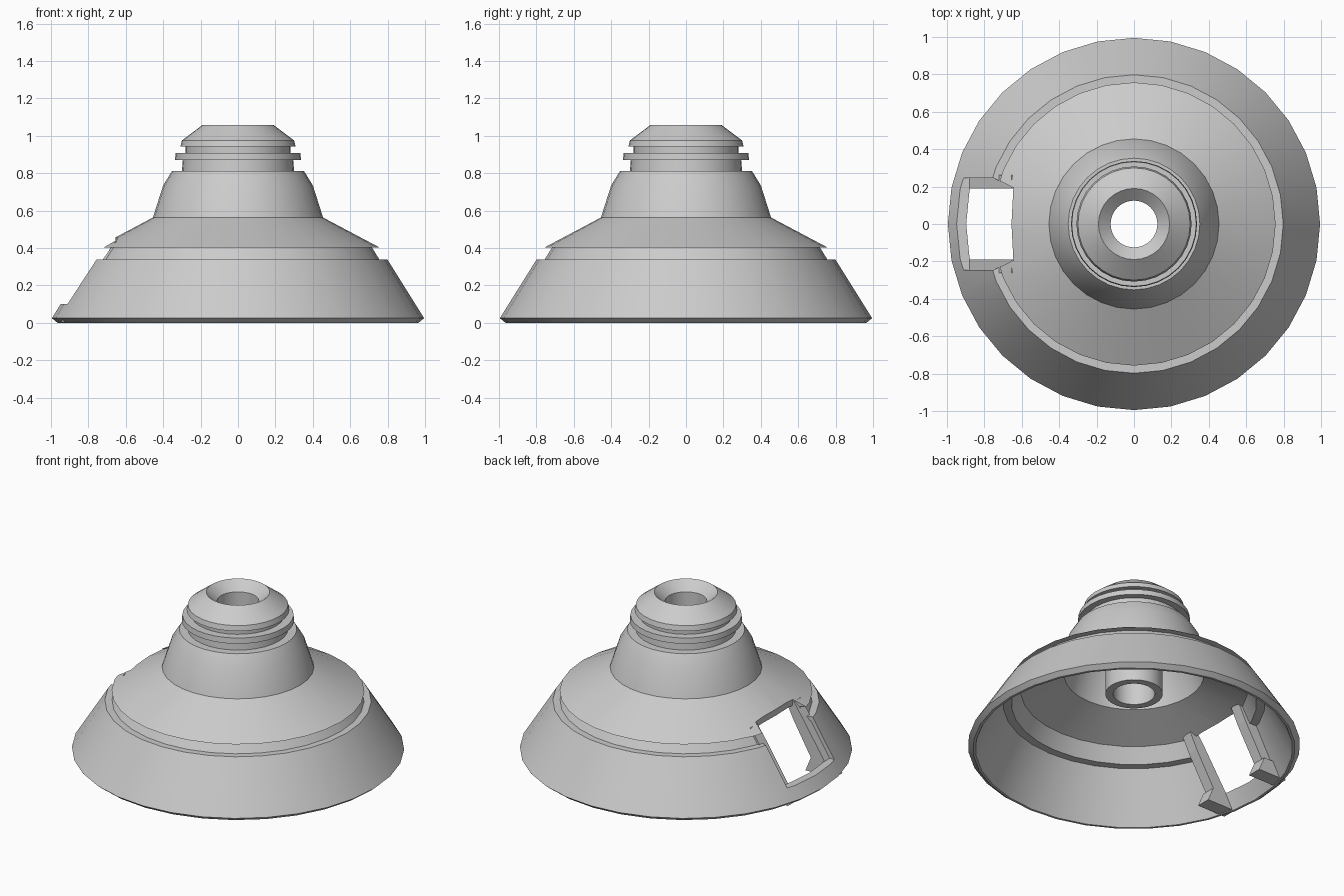
import bpy, bmesh
from math import radians, tau
from mathutils import Matrix

cube = bpy.data.objects.get("Cube")
if cube:
    bpy.data.objects.remove(cube, do_unlink=True)

grey = bpy.data.materials.new("plain grey")
grey.use_nodes = True
grey.diffuse_color = (0.6, 0.6, 0.6, 1)
grey.node_tree.nodes["Principled BSDF"].inputs["Base Color"].default_value = (0.6, 0.6, 0.6, 1)


def finish(name, bm):
    bmesh.ops.recalc_face_normals(bm, faces=bm.faces)
    mesh = bpy.data.meshes.new(name)
    bm.to_mesh(mesh)
    bm.free()
    mesh.materials.append(grey)
    obj = bpy.data.objects.new(name, mesh)
    bpy.context.collection.objects.link(obj)
    return obj


def lathe(name, profile, segments=32):
    """Spin a closed (radius, height) loop around z."""
    bm = bmesh.new()
    rings = []
    for i in range(segments):
        turn = Matrix.Rotation(tau * i / segments, 3, 'Z')
        rings.append([bm.verts.new(turn @ Matrix.Identity(3).col[0] * r) for r, z in profile])
        for v, (r, z) in zip(rings[-1], profile):
            v.co.z = z
    n = len(profile)
    for i in range(segments):
        a, b = rings[i], rings[(i + 1) % segments]
        for j in range(n):
            k = (j + 1) % n
            bm.faces.new((a[j], b[j], b[k], a[k]))
    return finish(name, bm)


def prism(name, lower, upper):
    """Join two matching loops of 3D points into a solid."""
    bm = bmesh.new()
    a = [bm.verts.new(p) for p in lower]
    b = [bm.verts.new(p) for p in upper]
    bm.faces.new(a)
    bm.faces.new(b[::-1])
    for i in range(len(a)):
        j = (i + 1) % len(a)
        bm.faces.new((a[i], b[i], b[j], a[j]))
    return finish(name, bm)


def smooth(obj):
    bpy.ops.object.select_all(action='DESELECT')
    obj.select_set(True)
    bpy.context.view_layer.objects.active = obj
    bpy.ops.object.shade_smooth_by_angle(angle=radians(25))


# Outer surface from rim to nozzle, then bore, hanging tube and hollow inside
outer = [(.965, 0), (.995, .025), (.798, .34), (.755, .34), (.716, .403),
         (.757, .403), (.455, .563), (.40, .735), (.352, .813), (.30, .813),
         (.295, .872), (.337, .872), (.333, .908), (.28, .908), (.28, .942),
         (.308, .942), (.30, .975), (.19, 1.058)]
bore = [(.125, 1.0), (.125, .376), (.172, .376), (.172, .95)]
inner = [(.25, .93), (.25, .78), (.31, .78), (.37, .7), (.42, .51),
         (.68, .405), (.735, .312), (.785, .312), (.95, 0)]
shell = lathe("bell_shell", outer + bore + inner)

# Window through the sloping side
plan = [(-1.2, .245), (-.75, .245), (-.645, .195), (-.655, 0),
        (-.645, -.195), (-.75, -.245), (-1.2, -.245)]
cutter = prism("window_cutter", [(x, y, .1) for x, y in plan],
               [(x, y, .7) for x, y in plan])
cutter.hide_render = True
cut = shell.modifiers.new("window", 'BOOLEAN')
cut.operation = 'DIFFERENCE'
cut.solver = 'EXACT'
cut.object = cutter
bpy.context.view_layer.objects.active = shell
bpy.ops.object.modifier_apply(modifier=cut.name)
bpy.data.objects.remove(cutter, do_unlink=True)
smooth(shell)

# Guide rails and feet on both sides of the window
rail = [(-.925, .03), (-.715, .35), (-.655, .435), (-.60, .42), (-.65, .32), (-.82, .03)]
foot = [(-.945, .005), (-.89, .1), (-.78, .1), (-.74, .005)]
for side, word in ((1, "back"), (-1, "front")):
    prism(word + "_rail", [(x, side * .19, z) for x, z in rail],
          [(x, side * .262, z) for x, z in rail])
    prism(word + "_foot", [(x, side * .19, z) for x, z in foot],
          [(x, side * .285, z) for x, z in foot])
